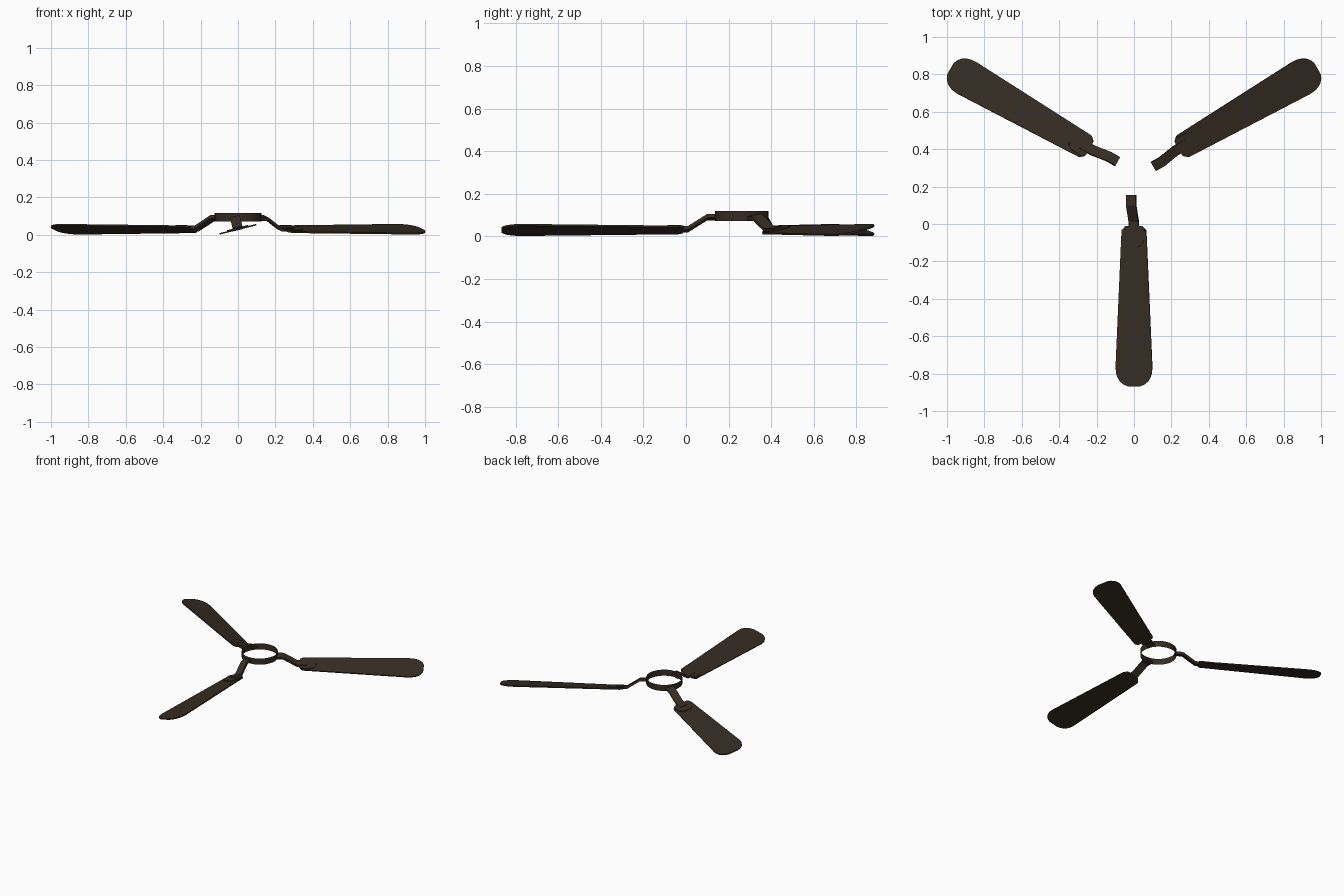
import bpy, bmesh, math
from mathutils import Matrix, Vector

if "Cube" in bpy.data.objects:
    bpy.data.objects.remove(bpy.data.objects["Cube"])

CY = 0.265                      # rotor axis on y
PITCH = math.radians(14)
ZB = 0.03                       # blade mid height

mat = bpy.data.materials.new("dark_bronze")
mat.diffuse_color = (0.036, 0.026, 0.017, 1)
mat.use_nodes = True
mat.node_tree.nodes["Principled BSDF"].inputs["Base Color"].default_value = mat.diffuse_color


def finish(name, bm, smooth=False):
    bmesh.ops.recalc_face_normals(bm, faces=bm.faces)
    me = bpy.data.meshes.new(name)
    bm.to_mesh(me)
    bm.free()
    ob = bpy.data.objects.new(name, me)
    bpy.context.collection.objects.link(ob)
    me.materials.append(mat)
    for p in me.polygons:
        p.use_smooth = smooth
    return ob


def prism(bm, outline, offset):
    """Extrude a closed outline along offset."""
    f = bm.faces.new([bm.verts.new(p) for p in outline])
    r = bmesh.ops.extrude_face_region(bm, geom=[f])
    vs = [g for g in r["geom"] if isinstance(g, bmesh.types.BMVert)]
    bmesh.ops.translate(bm, verts=vs, vec=Vector(offset))


def place(bm, k, pivot_z):
    """Pitch about the blade axis, then turn to the k-th position."""
    m = (Matrix.Translation((0, CY, 0)) @ Matrix.Rotation(k * math.tau / 3, 4, 'Z')
         @ Matrix.Translation((0, 0, pivot_z)) @ Matrix.Rotation(-PITCH, 4, 'Y'))
    bmesh.ops.transform(bm, matrix=m, verts=bm.verts)


def both_sides(half, z):
    """Mirror (half width, radius) points into a closed outline."""
    return [(x, -r, z) for x, r in half] + [(-x, -r, z) for x, r in reversed(half)]


# blade outline: chamfered root, taper, rounded tip
blade_half = [(0.05, 0.28), (0.068, 0.30)]
for i in range(6):
    a = math.radians(i * 15)
    blade_half.append((0.101 * math.cos(a) ** 0.8, 1.03 + 0.106 * math.sin(a) ** 0.9))

# bracket plate outline with rounded outer end
plate_half = [(0.045, 0.275), (0.058, 0.29), (0.056, 0.35), (0.045, 0.375), (0.02, 0.39)]

# bent arm centreline (radius, height above blade)
arm = [(0.11, 0.062), (0.165, 0.062), (0.255, 0.004), (0.33, 0.004)]
T = 0.009

for k in range(3):
    bm = bmesh.new()
    prism(bm, both_sides(blade_half, -0.004), (0, 0, 0.008))
    place(bm, k, ZB)
    finish(f"blade_{k + 1}", bm)

    bm = bmesh.new()
    prism(bm, both_sides(plate_half, 0.003), (0, 0, 0.006))
    place(bm, k, ZB)
    finish(f"blade_bracket_{k + 1}", bm)

    bm = bmesh.new()
    side = [(-0.027, -r, z + T) for r, z in arm] + [(-0.027, -r, z - T) for r, z in reversed(arm)]
    prism(bm, side, (0.054, 0, 0))
    place(bm, k, ZB)
    finish(f"arm_{k + 1}", bm)

# open hub band
bm = bmesh.new()
bmesh.ops.create_cone(bm, cap_ends=False, segments=32, radius1=0.125, radius2=0.125, depth=0.046,
                      matrix=Matrix.Translation((0, CY - 0.003, 0.095)))
finish("hub_ring", bm, True)
